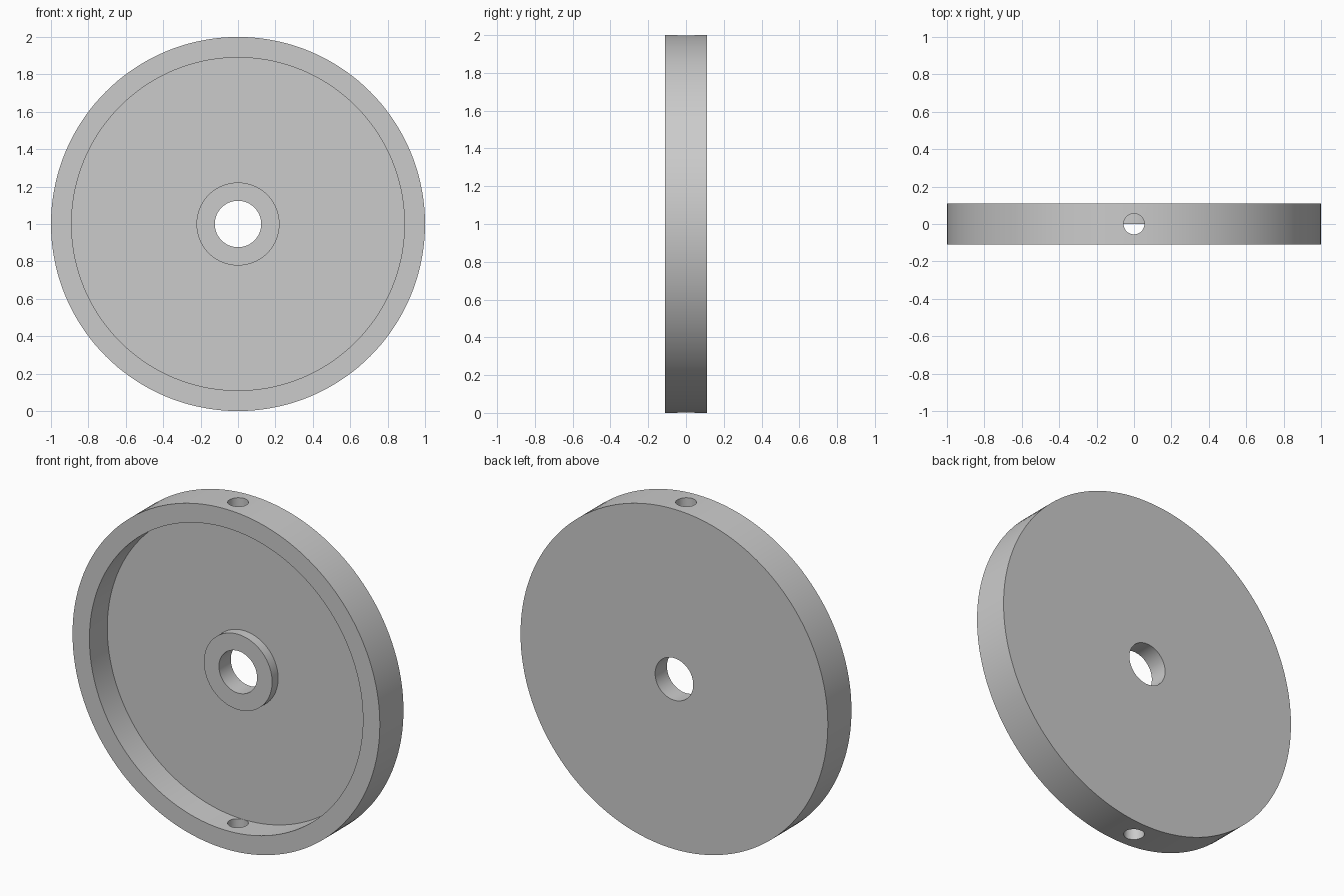
import bpy, bmesh, math
from mathutils import Matrix, Vector

cube = bpy.data.objects.get("Cube")
if cube:
    bpy.data.objects.remove(cube, do_unlink=True)

SEGMENTS = 144
HALF = 0.11          # half of the rim depth
FLOOR = 0.056        # front of the back plate
HUB = 0.0            # front of the hub
BORE_R, HUB_R, RIM_R = 0.124, 0.222, 0.89

grey = bpy.data.materials.new("plain_grey")
grey.use_nodes = True
colour = (0.6, 0.6, 0.6, 1)
grey.diffuse_color = colour
grey.node_tree.nodes["Principled BSDF"].inputs["Base Color"].default_value = colour


def lathe(name, profile):
    """Turn a closed (radius, y) profile around the y axis."""
    bm = bmesh.new()
    ring = [bm.verts.new((r, y, 0)) for r, y in profile]
    edges = [bm.edges.new((a, b)) for a, b in zip(ring, ring[1:] + ring[:1])]
    bmesh.ops.spin(bm, geom=ring + edges, cent=(0, 0, 0), axis=(0, 1, 0),
                   angle=math.tau, steps=SEGMENTS, use_merge=True)
    bmesh.ops.remove_doubles(bm, verts=bm.verts, dist=1e-5)
    bmesh.ops.recalc_face_normals(bm, faces=bm.faces)
    bmesh.ops.translate(bm, verts=bm.verts, vec=(0, 0, 1))
    return finish(name, bm)


def finish(name, bm):
    mesh = bpy.data.meshes.new(name)
    bm.to_mesh(mesh)
    bm.free()
    mesh.materials.append(grey)
    obj = bpy.data.objects.new(name, mesh)
    bpy.context.collection.objects.link(obj)
    return obj


# Wheel: back plate, raised hub with bore, and deep rim
wheel = lathe("wheel_disc", [
    (BORE_R, HALF), (BORE_R, HUB), (HUB_R, HUB), (HUB_R, FLOOR),
    (RIM_R, FLOOR), (RIM_R, -HALF), (1, -HALF), (1, HALF)])

# Radial screw holes through the top and bottom of the rim
bm = bmesh.new()
for side in (1, -1):
    bmesh.ops.create_cone(bm, cap_ends=True, segments=48, radius1=0.0555,
                          radius2=0.0555, depth=0.24,
                          matrix=Matrix.Translation(Vector((0, 0, 1 + side * 0.95))))
drill = finish("screw_hole_cutter", bm)
drill.hide_render = True

cut = wheel.modifiers.new("screw_holes", 'BOOLEAN')
cut.operation = 'DIFFERENCE'
cut.solver = 'EXACT'
cut.object = drill

bpy.ops.object.select_all(action='DESELECT')
bpy.context.view_layer.objects.active = wheel
wheel.select_set(True)
bpy.ops.object.modifier_apply(modifier=cut.name)
bpy.data.objects.remove(drill, do_unlink=True)
bpy.ops.object.shade_smooth_by_angle(angle=math.radians(30))
